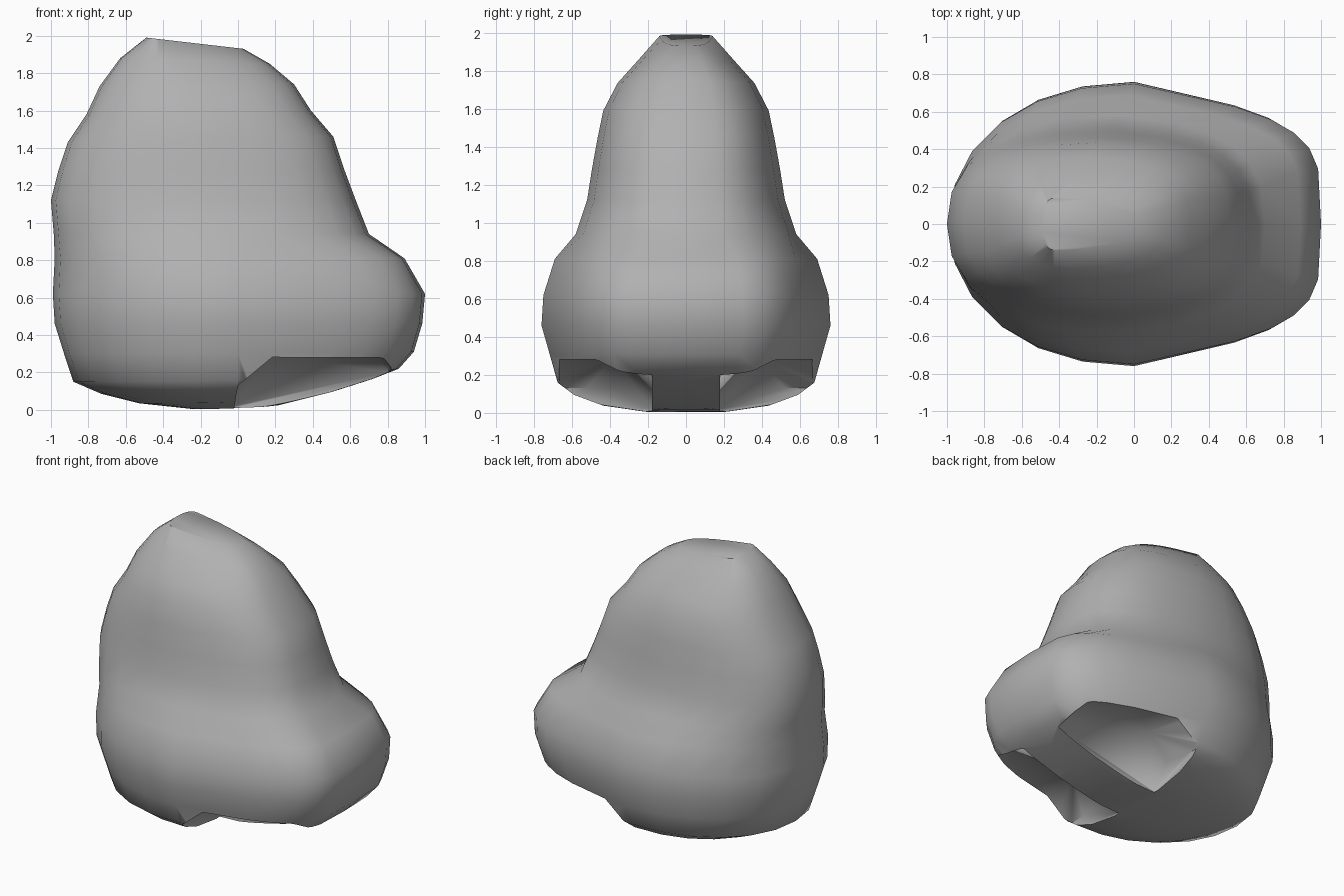
import bpy, bmesh, math

cube = bpy.data.objects.get("Cube")
if cube:
    bpy.data.objects.remove(cube)

grey = bpy.data.materials.new("plain_grey")
grey.use_nodes = True
tone = (0.44, 0.44, 0.44, 1)
grey.diffuse_color = tone
grey.node_tree.nodes["Principled BSDF"].inputs["Base Color"].default_value = tone

SEGMENTS = 24


def make_object(name, bm):
    bmesh.ops.recalc_face_normals(bm, faces=bm.faces)
    mesh = bpy.data.meshes.new(name)
    bm.to_mesh(mesh)
    bm.free()
    obj = bpy.data.objects.new(name, mesh)
    bpy.context.collection.objects.link(obj)
    mesh.materials.append(grey)
    return obj


def ring(bm, section, front_power, back_power, taper, bend):
    """Rounded section, tilted along x, with a blunt tapering front."""
    x0, x1, width, z0, z1, mid = section
    verts = []
    for i in range(SEGMENTS):
        a = 2 * math.pi * i / SEGMENTS
        c, s = math.cos(a), math.sin(a)
        front = c > 1e-6
        p = front_power if front else back_power
        along = abs(c) ** p
        x = mid + along * (x1 - mid if front else x0 - mid)
        y = math.copysign(abs(s) ** p, s) * width
        if front:
            y *= 1 - taper * along
        rise = max(0, (x - x0) / (x1 - x0)) ** bend
        verts.append(bm.verts.new((x, y, z0 + (z1 - z0) * rise)))
    return verts


# Sections from the underside to the crest: x0, x1, half width, z0, z1, widest x
bulb = [
    (-0.25, 0.22, 0.22, 0.005, 0.025, 0.0),
    (-0.53, 0.5, 0.45, 0.035, 0.095, 0.0),
    (-0.73, 0.72, 0.59, 0.085, 0.165, 0.0),
    (-0.88, 0.86, 0.675, 0.15, 0.22, 0.0),
    (-0.93, 0.94, 0.715, 0.30, 0.31, 0.0),
    (-0.98, 0.985, 0.76, 0.46, 0.46, 0.0),
    (-0.99, 1.00, 0.75, 0.62, 0.62, 0.0),
    (-0.98, 0.89, 0.69, 0.81, 0.81, -0.03),
]
bridge = [
    (-0.985, 0.70, 0.58, 0.94, 0.94, -0.08),
    (-1.00, 0.63, 0.52, 1.12, 1.12, -0.1),
    (-0.96, 0.57, 0.495, 1.28, 1.28, -0.12),
    (-0.91, 0.51, 0.465, 1.43, 1.46, -0.15),
    (-0.81, 0.39, 0.435, 1.58, 1.60, -0.2),
    (-0.74, 0.30, 0.36, 1.73, 1.74, -0.25),
    (-0.63, 0.17, 0.24, 1.88, 1.85, -0.33),
    (-0.49, 0.03, 0.14, 1.99, 1.93, -0.42),
]
bm = bmesh.new()
rings = [ring(bm, s, 0.45, 0.94, 0.28, 3) for s in bulb]
rings += [ring(bm, s, 0.7, 0.82, 0.12, 1) for s in bridge]
for low, high in zip(rings, rings[1:]):
    for i in range(SEGMENTS):
        j = (i + 1) % SEGMENTS
        bm.faces.new((low[i], low[j], high[j], high[i]))
bm.faces.new(rings[0])
bm.faces.new(rings[-1])
body = make_object("nose_body", bm)

# Nostril hollows whose inner walls slope down to the central keel
keel = [(-0.02, -0.1), (-0.02, 0.02), (0.2, 0.05), (0.8, 0.2), (0.84, -0.1)]
roof = [(0.03, 0.14), (0.2, 0.295), (0.74, 0.285), (0.85, 0.2)]
rim = [(-0.03, -0.1), (0.0, 0.13), (0.17, 0.27), (0.82, 0.26), (0.87, 0.2), (0.87, -0.1)]
for side, label in ((1, "left"), (-1, "right")):
    bm = bmesh.new()
    for y, outline in ((0.18, keel), (0.38, roof), (0.52, rim), (0.9, rim)):
        for x, z in outline:
            bm.verts.new((x, side * y, z))
    hull = bmesh.ops.convex_hull(bm, input=bm.verts)
    spare = [v for v in hull["geom_interior"] if isinstance(v, bmesh.types.BMVert)]
    bmesh.ops.delete(bm, geom=spare, context="VERTS")
    cutter = make_object(label + "_nostril_cutter", bm)
    cutter.hide_render = True
    cutter.hide_set(True)
    cut = body.modifiers.new(label + "_nostril", "BOOLEAN")
    cut.operation = "DIFFERENCE"
    cut.solver = "EXACT"
    cut.object = cutter

# Smooth shading with the nostril rims kept crisp
bpy.ops.object.select_all(action="DESELECT")
body.select_set(True)
bpy.context.view_layer.objects.active = body
for name in [m.name for m in body.modifiers]:
    bpy.ops.object.modifier_apply(modifier=name)
bpy.ops.object.shade_smooth_by_angle(angle=math.radians(50))
